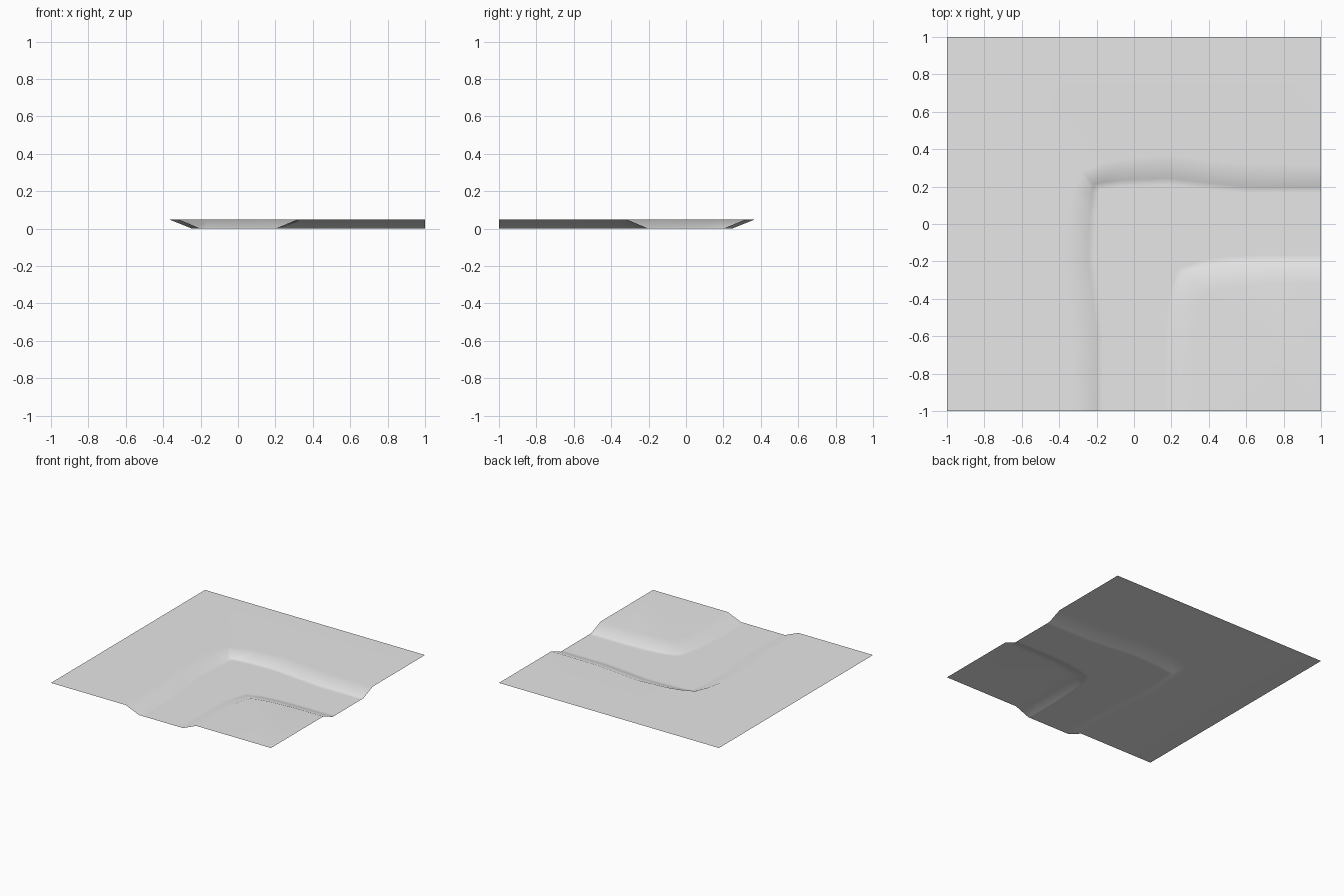
import bpy
import bmesh
from mathutils import Vector

cube = bpy.data.objects.get("Cube")
if cube:
    bpy.data.objects.remove(cube)

TOP, FLOOR, LIP = 0.05, 0.0, 0.035

# One material for the whole sheet
grey = bpy.data.materials.new("plain_grey")
grey.use_nodes = True
colour = (0.8, 0.8, 0.8, 1)
grey.diffuse_color = colour
grey.node_tree.nodes["Principled BSDF"].inputs["Base Color"].default_value = colour

# Half of each bank as (x, rim y, foot y), running from the +x edge to the bend
outer_bank = [(1, .32, .2), (.6, .325, .2), (.4, .345, .22), (.18, .37, .245),
              (-.06, .35, .235), (-.17, .325, .222)]
outer_corner = (.28, .212)
inner_bank = [(1, -.32, -.2), (.7, -.322, -.2), (.52, -.338, -.208), (.41, -.36, -.225)]
inner_corner = (-.375, -.26)


def swap(p):
    """Mirror across the diagonal of the bend."""
    return Vector((-p.y, -p.x, p.z))


def bank_lines(half, corner):
    """Rim, foot and floor lip lines of one bank, edge to edge."""
    rim = [Vector((x, r, TOP)) for x, r, f in half]
    foot = [Vector((x, f, FLOOR)) for x, r, f in half]
    if half is inner_bank:
        # Foot points tighten towards the bend
        foot[-1].x -= .04
        foot[-2].x -= .02
    lines = []
    for line, c, z in ((rim, corner[0], TOP), (foot, corner[1], FLOOR)):
        lines.append(line + [Vector((-c, c, z))] + [swap(p) for p in reversed(line)])
    lip = []
    for r, f in zip(*lines):
        step = f - r
        step.z = 0
        lip.append(f + step.normalized() * LIP)
    return lines + [lip]


bm = bmesh.new()


def add_line(points):
    return [bm.verts.new(p) for p in points]


def bridge(a, b):
    for i in range(len(a) - 1):
        bm.faces.new((a[i], a[i + 1], b[i + 1], b[i]))


# Sloping banks with a narrow strip of floor beside each
banks = []
for half, corner in ((outer_bank, outer_corner), (inner_bank, inner_corner)):
    rim, foot, lip = [add_line(line) for line in bank_lines(half, corner)]
    bridge(rim, foot)
    bridge(foot, lip)
    banks.append((rim, lip))

# Channel floor, outer plateau and inner plateau
(outer_rim, outer_lip), (inner_rim, inner_lip) = banks
bm.faces.new(outer_lip + inner_lip[::-1])
outer_edge = add_line([(-1, -1, TOP), (-1, 1, TOP), (1, 1, TOP)])
bm.faces.new(outer_rim + outer_edge)
bm.faces.new(inner_rim + add_line([(1, -1, TOP)]))

# All faces point up and shade smoothly
bm.normal_update()
for face in bm.faces:
    if face.normal.z < 0:
        face.normal_flip()
    face.smooth = True

mesh = bpy.data.meshes.new("channel_bend_tile")
bm.to_mesh(mesh)
bm.free()
mesh.materials.append(grey)
tile = bpy.data.objects.new("channel_bend_tile", mesh)
bpy.context.collection.objects.link(tile)

# Keep the broad plateaus flat in shading
weighted = tile.modifiers.new("flat_plateaus", 'WEIGHTED_NORMAL')
weighted.mode = 'FACE_AREA'
